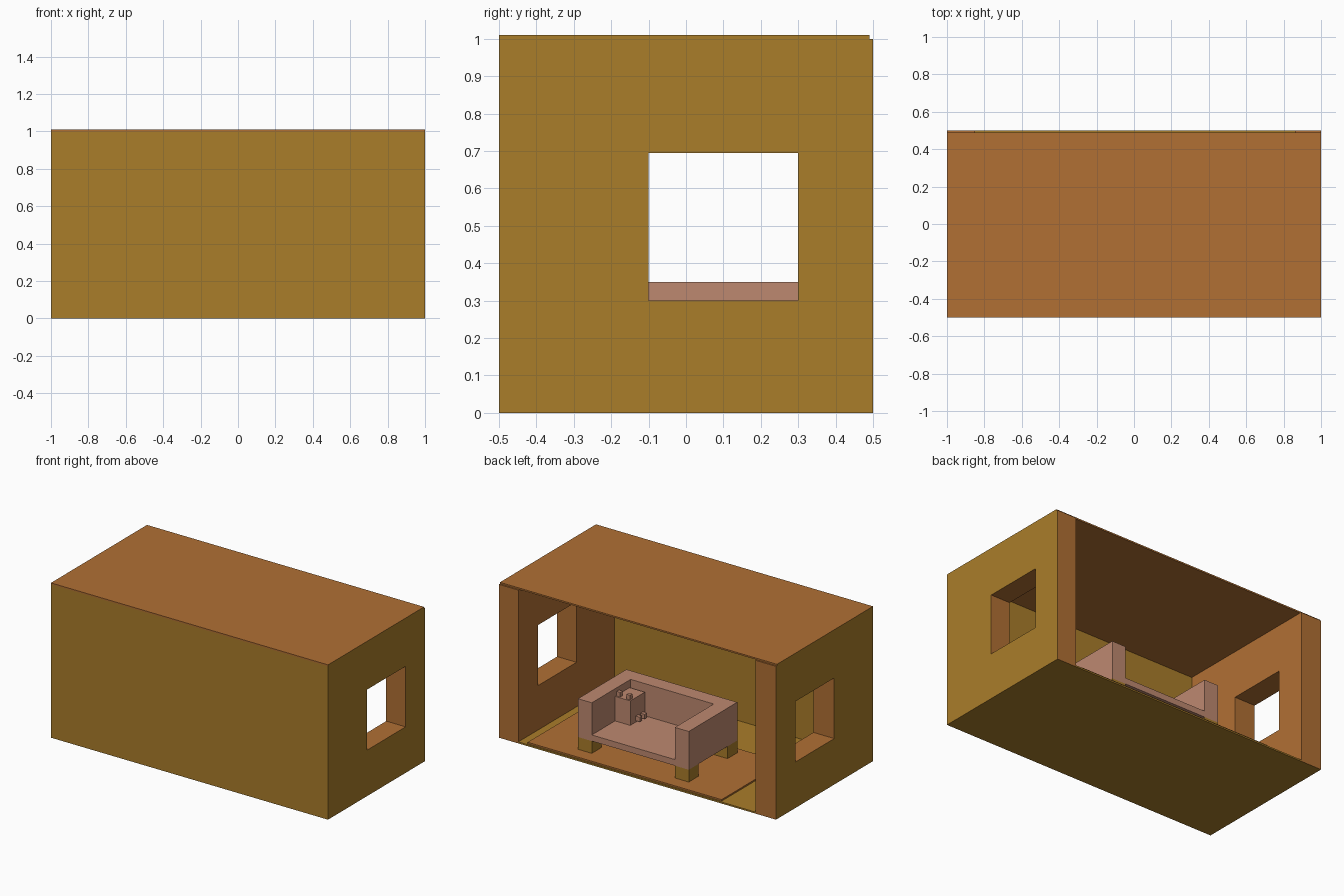
import bpy
import bmesh

cube = bpy.data.objects.get("Cube")
if cube:
    bpy.data.objects.remove(cube, do_unlink=True)


def material(name, rgb):
    mat = bpy.data.materials.new(name)
    mat.use_nodes = True
    mat.diffuse_color = (*rgb, 1)
    mat.node_tree.nodes["Principled BSDF"].inputs["Base Color"].default_value = (*rgb, 1)
    return mat


ochre = material("ochre", (0.40, 0.205, 0.023))
orange = material("burnt orange", (0.44, 0.162, 0.034))
pink = material("dusty pink", (0.515, 0.25, 0.163))


def finish(name, bm, mats, rule=None):
    """Turn a bmesh into an object; rule maps a face to a material slot."""
    bmesh.ops.recalc_face_normals(bm, faces=bm.faces)
    bm.normal_update()
    if rule:
        for f in bm.faces:
            f.material_index = rule(f)
    mesh = bpy.data.meshes.new(name)
    bm.to_mesh(mesh)
    bm.free()
    for m in mats:
        mesh.materials.append(m)
    obj = bpy.data.objects.new(name, mesh)
    bpy.context.collection.objects.link(obj)
    return obj


def box(name, xs, ys, zs, *mats, rule=None):
    bm = bmesh.new()
    bmesh.ops.create_cube(bm, size=1)
    for v in bm.verts:
        v.co = [r[0] if c < 0 else r[1] for c, r in zip(v.co, (xs, ys, zs))]
    return finish(name, bm, mats, rule)


def side_wall(name, outer, inner):
    """Thick wall with a window opening; outside and underside are ochre."""
    bm = bmesh.new()

    def loop(y0, y1, z0, z1):
        return [bm.verts.new((outer, y, z))
                for y, z in ((y0, z0), (y1, z0), (y1, z1), (y0, z1))]

    rim = loop(-0.49, 0.5, 0, 1)
    hole = loop(-0.1, 0.3, 0.3, 0.695)
    faces = []
    for i in range(4):
        j = (i + 1) % 4
        faces.append(bm.faces.new((rim[i], rim[j], hole[j], hole[i])))
    new = bmesh.ops.extrude_face_region(bm, geom=faces, use_keep_orig=True)["geom"]
    for v in new:
        if isinstance(v, bmesh.types.BMVert):
            v.co.x = inner
    sign = 1 if outer > 0 else -1
    return finish(name, bm, (orange, ochre),
                  lambda f: int(f.normal.x * sign > 0.5
                                or f.calc_center_median().z < 0.001))


# Room shell, open at the back
left_in, right_in = 0.86, -0.85
side_wall("left_wall", 1, left_in)
side_wall("right_wall", -1, right_in)
box("front_wall", (-1, 1), (-0.5, -0.49), (0, 1), ochre)
box("floor", (right_in, left_in), (-0.49, 0.5), (0, 0.01), ochre)
box("roof", (-1, 1), (-0.5, 0.49), (1, 1.01), orange, ochre,
    rule=lambda f: int(abs(f.normal.x) > 0.5))
box("rug", (-0.6, 0.8), (-0.15, 0.49), (0.01, 0.02), orange)

# Sofa
x0, x1, y0, y1 = -0.3, 0.5, -0.1, 0.4
t, base, seat_top, top = 0.1, 0.1, 0.14, 0.35
box("sofa_seat", (x0 + t, x1 - t), (y0 + t, y1), (base, seat_top), pink)
box("sofa_back", (x0 + t, x1 - t), (y0, y0 + t), (base, top), pink)
for side, x in (("right", x0), ("left", x1 - t)):
    box(f"sofa_{side}_arm", (x, x + t), (y0, y1), (base, top), pink)
    for end, y in (("front", y0), ("back", y1 - t)):
        box(f"sofa_{side}_{end}_leg", (x, x + t), (y, y + t), (0.02, base), ochre)

# Small block toy on the seat: body, two knobs on top, two on its side
box("toy_body", (0.29, 0.4), (0.01, 0.16), (seat_top, 0.3), pink)
for i, x in enumerate((0.3, 0.37)):
    box(f"toy_top_knob_{i + 1}", (x, x + 0.025), (0.125, 0.15), (0.3, 0.33), pink)
for i, y in enumerate((0.03, 0.08)):
    box(f"toy_side_knob_{i + 1}", (0.26, 0.29), (y, y + 0.025), (0.15, 0.18), pink)
